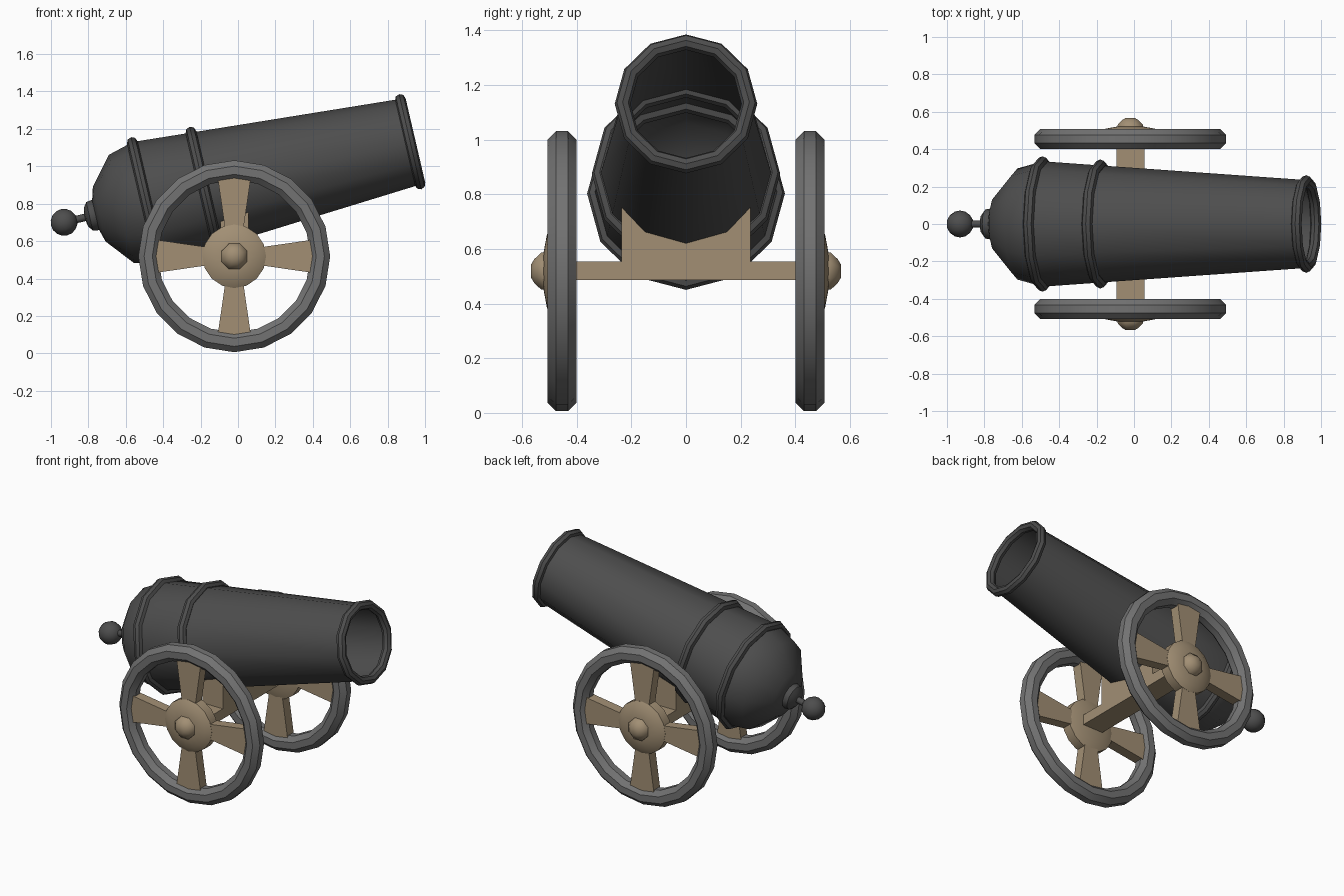
import bpy, bmesh, math
from mathutils import Matrix, Vector

if "Cube" in bpy.data.objects:
    bpy.data.objects.remove(bpy.data.objects["Cube"])

def material(name, rgb):
    m = bpy.data.materials.new(name)
    m.diffuse_color = (*rgb, 1)
    m.use_nodes = True
    m.node_tree.nodes["Principled BSDF"].inputs["Base Color"].default_value = m.diffuse_color
    return m

IRON = material("dark_iron", (0.075, 0.075, 0.075))
RIM = material("grey_rim", (0.17, 0.17, 0.17))
WOOD = material("tan_wood", (0.36, 0.275, 0.175))

def finish(bm, name, mat, mirror=False, smooth=True):
    bmesh.ops.remove_doubles(bm, verts=bm.verts, dist=1e-5)
    bmesh.ops.recalc_face_normals(bm, faces=bm.faces)
    me = bpy.data.meshes.new(name)
    bm.to_mesh(me)
    bm.free()
    me.materials.append(mat)
    ob = bpy.data.objects.new(name, me)
    bpy.context.collection.objects.link(ob)
    if mirror:
        mod = ob.modifiers.new("mirror", 'MIRROR')
        mod.use_axis = (False, True, False)
    if smooth:
        bpy.ops.object.select_all(action='DESELECT')
        ob.select_set(True)
        bpy.context.view_layer.objects.active = ob
        bpy.ops.object.shade_smooth_by_angle(angle=math.radians(42))
    return ob

def revolve(name, profile, matrix, segs, mat, closed=False, mirror=False, phase=0.0):
    """Spin (along, radius) points around the local x axis, then place by matrix."""
    bm = bmesh.new()
    rings = []
    for i in range(segs):
        a = 2 * math.pi * i / segs + phase
        rings.append([bm.verts.new(matrix @ Vector((t, r * math.sin(a), r * math.cos(a))))
                      for t, r in profile])
    n = len(profile)
    for i in range(segs):
        p, q = rings[i], rings[(i + 1) % segs]
        for j in range(n if closed else n - 1):
            k = (j + 1) % n
            bm.faces.new((p[j], p[k], q[k], q[j]))
    bmesh.ops.dissolve_degenerate(bm, dist=1e-6, edges=bm.edges)
    return finish(bm, name, mat, mirror)

def ring_profile(t, major, minor, n=8, turn=0.0):
    return [(t + minor * math.cos(2 * math.pi * i / n + turn),
             major + minor * math.sin(2 * math.pi * i / n + turn)) for i in range(n)]

def box(bm, lo, hi):
    size = [b - a for a, b in zip(lo, hi)]
    mid = [(a + b) / 2 for a, b in zip(lo, hi)]
    bmesh.ops.create_cube(bm, size=1, matrix=Matrix.Translation(mid) @ Matrix.Diagonal((*size, 1)))

# Barrel: hollow tapered shell tilted upward, with rounded breech
TILT = Matrix.Translation((0, 0, 0.917)) @ Matrix.Rotation(-math.radians(13.1), 4, 'Y')
revolve("barrel", [(0.945, 0.235), (-0.185, 0.313), (-0.5, 0.335), (-0.64, 0.297),
                   (-0.762, 0.15), (-0.785, 0.07), (-0.785, 0)], TILT, 12, IRON)

# Raised bands and muzzle lip
for name, t, major, minor in (("muzzle_ring", 0.945, 0.232, 0.029),
                              ("middle_band", -0.185, 0.316, 0.029),
                              ("breech_band", -0.503, 0.333, 0.029)):
    revolve(name, ring_profile(t, major, minor), TILT, 12, IRON, closed=True)

# Breech knob: collar, neck and ball
revolve("knob_collar", [(-0.76, 0), (-0.765, 0.07), (-0.785, 0.083), (-0.815, 0.078),
                        (-0.835, 0.05), (-0.84, 0.02), (-0.92, 0.02)], TILT, 12, IRON)
ball = [(-0.955 + 0.072 * math.cos(math.pi * i / 8), 0.072 * math.sin(math.pi * i / 8))
        for i in range(9)]
revolve("knob_ball", ball, TILT, 12, IRON)

# Wheels: local x axis turned to world y, mirrored to the other side
CX, CZ, WY = -0.02, 0.519, 0.454
AXLE = Matrix.Translation((CX, 0, CZ)) @ Matrix.Rotation(math.pi / 2, 4, 'Z')
revolve("wheel_rims", ring_profile(WY, 0.46, 0.0573, 8, math.pi / 8), AXLE, 20, RIM,
        closed=True, mirror=True)
revolve("wheel_hubs", [(0.405, 0), (0.405, 0.11), (0.425, 0.17), (0.488, 0.17),
                       (0.509, 0.135), (0.521, 0.07), (0.521, 0)], AXLE, 16, WOOD, mirror=True)
revolve("hub_caps", [(0.505, 0.075), (0.53, 0.073), (0.555, 0.048), (0.568, 0.025),
                     (0.568, 0)], AXLE, 8, WOOD, mirror=True, phase=math.pi / 8)

# Spokes: four flared planks per wheel
bm = bmesh.new()
for k in range(4):
    rot = Matrix.Translation((CX, 0, CZ)) @ Matrix.Rotation(k * math.pi / 2, 4, 'Y')
    outline = [(-0.045, 0.12), (0.045, 0.12), (0.09, 0.43), (-0.09, 0.43)]
    face = bm.faces.new([bm.verts.new(rot @ Vector((x, WY - 0.033, z))) for x, z in outline])
    out = bmesh.ops.extrude_face_region(bm, geom=[face])
    bmesh.ops.translate(bm, vec=(0, 0.066, 0),
                        verts=[v for v in out["geom"] if isinstance(v, bmesh.types.BMVert)])
    bm.faces.new([v for v in face.verts]) if not face.is_valid else None
finish(bm, "wheel_spokes", WOOD, mirror=True, smooth=False)

# Axle beam
bm = bmesh.new()
box(bm, (-0.093, -0.42, 0.487), (0.055, 0.42, 0.554))
finish(bm, "axle", WOOD, smooth=False)

# Cradle block whose upper part sinks into the barrel
bm = bmesh.new()
box(bm, (-0.093, -0.237, 0.54), (0.055, 0.237, 0.775))
finish(bm, "cradle", WOOD, smooth=False)
